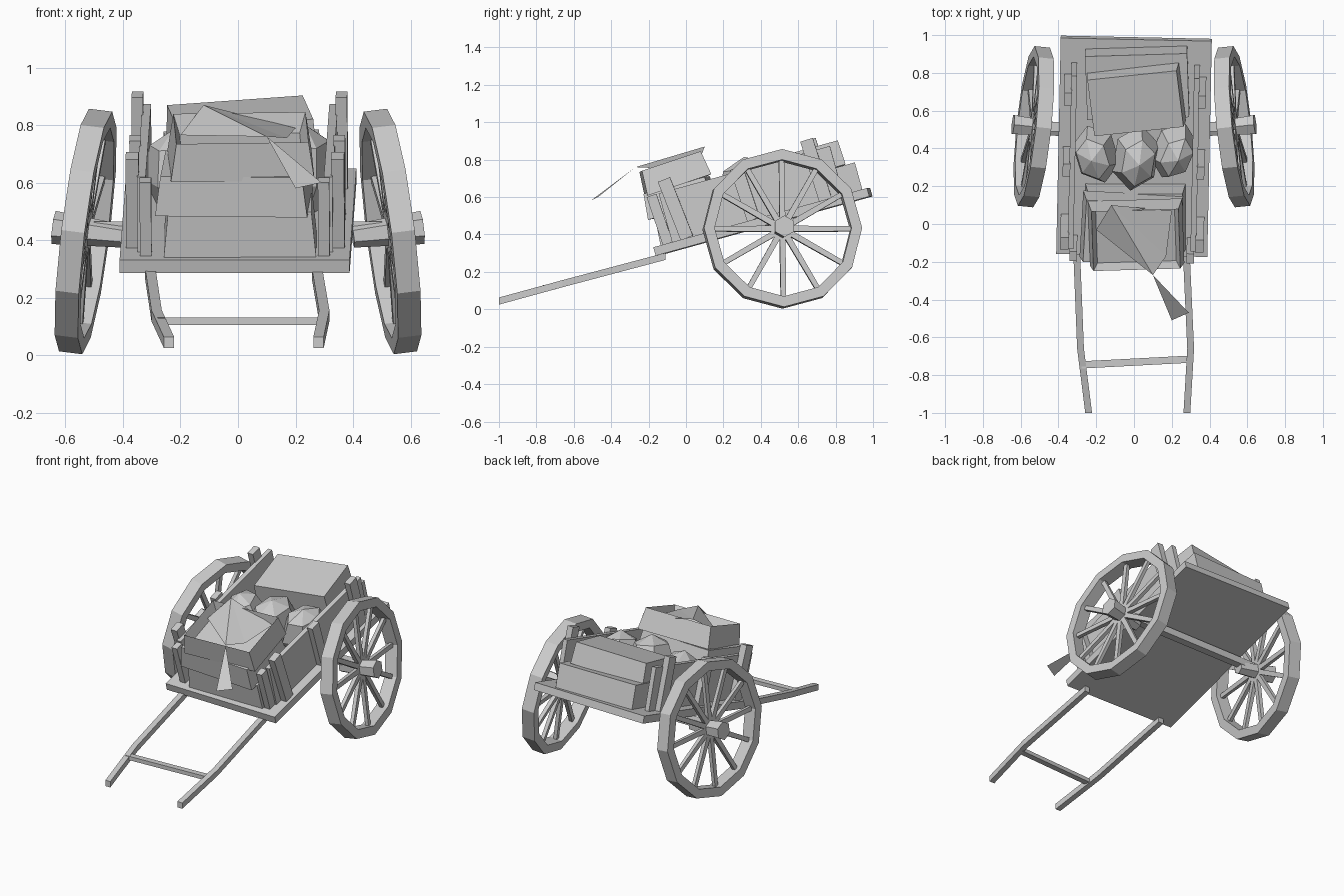
import bpy, bmesh, math
from mathutils import Matrix, Vector

if "Cube" in bpy.data.objects:
    bpy.data.objects.remove(bpy.data.objects["Cube"])

T = Matrix.Translation
def R(deg, axis): return Matrix.Rotation(math.radians(deg), 4, axis)

# Frame of the tilted bed: x across, y along the bed, z away from its top face
BED = T((0, 0.405, 0.49)) @ R(-1.2, 'Z') @ R(15.5, 'X')

def finish(name, bm, mat=Matrix()):
    bm.transform(mat)
    bmesh.ops.recalc_face_normals(bm, faces=bm.faces)
    me = bpy.data.meshes.new(name)
    bm.to_mesh(me)
    bm.free()
    ob = bpy.data.objects.new(name, me)
    bpy.context.collection.objects.link(ob)
    return ob

def add_box(bm, lo, hi, mat=Matrix(), taper=1.0):
    c = (Vector(lo) + Vector(hi)) / 2
    s = Vector(hi) - Vector(lo)
    vs = bmesh.ops.create_cube(bm, size=1)['verts']
    for v in vs:
        k = taper if v.co.z > 0 else 1
        v.co = mat @ (c + Vector((v.co.x * s.x * k, v.co.y * s.y * k, v.co.z * s.z)))

def box(name, lo, hi, mat=BED, spin=Matrix(), taper=1.0):
    bm = bmesh.new()
    c = (Vector(lo) + Vector(hi)) / 2
    add_box(bm, lo, hi, T(c) @ spin @ T(-c), taper)
    return finish(name, bm, mat)

def sweep(name, path, w, h):
    """Rectangular beam following points, section in x and z."""
    bm = bmesh.new()
    rings = [[bm.verts.new((x + a * w / 2, y, z + b * h / 2))
              for a, b in ((-1, -1), (1, -1), (1, 1), (-1, 1))] for x, y, z in path]
    for p, q in zip(rings, rings[1:]):
        for i in range(4):
            bm.faces.new((p[i], p[(i + 1) % 4], q[(i + 1) % 4], q[i]))
    bm.faces.new(rings[0])
    bm.faces.new(rings[-1])
    return finish(name, bm)

# Bed
box("bed", (-0.4, -0.593, -0.047), (0.4, 0.593, 0))

# Shafts and crossbar
sweep("left_shaft", [(-0.305, -0.11, 0.283), (-0.283, -0.66, 0.137), (-0.24, -1, 0.044)], 0.036, 0.038)
sweep("right_shaft", [(0.275, -0.11, 0.283), (0.3, -0.66, 0.137), (0.28, -1, 0.044)], 0.036, 0.038)
box("crossbar", (-0.28, -0.75, 0.105), (0.29, -0.712, 0.13), Matrix(), R(3, 'Z'))

# Side boards and stakes
for s, side in ((-1, "left"), (1, "right")):
    def sbox(name, x0, x1, y0, y1, z1, lean=0):
        a, b = sorted((s * x0, s * x1))
        box(side + name, (a, y0, 0), (b, y1, z1), BED, R(lean, 'X'))
    sbox("_side_board", 0.31, 0.34, -0.49, 0.46, 0.27)
    sbox("_front_stake", 0.335, 0.38, -0.46, -0.39, 0.335, 6)
    sbox("_corner_stake", 0.29, 0.33, -0.55, -0.495, 0.27, 3)
    sbox("_middle_stake", 0.335, 0.375, -0.08, -0.01, 0.29, 3)
    sbox("_rear_stake", 0.335, 0.375, 0.32, 0.39, 0.335, 2)

# Axle, mostly buried in the bed
box("axle", (-0.5, 0.49, 0.42), (0.5, 0.54, 0.465), Matrix())

# Wheels: twelve-sided, leaning in at the top and toed in at the back
def wheel(name, s):
    axis = Vector((s, 0.105, 0.125)).normalized()
    up = (Vector((0, 0, 1)) - axis * axis.z).normalized()
    fwd = up.cross(axis)
    M = Matrix((fwd, up, axis)).transposed().to_4x4()
    M = T((s * 0.53, 0.515, 0.43)) @ M
    bm = bmesh.new()
    rings = []
    for i in range(12):
        a = i * math.pi / 6
        rings.append([bm.verts.new((r * math.cos(a), r * math.sin(a), z))
                      for r, z in ((0.425, -0.041), (0.425, 0.041), (0.368, 0.041), (0.368, -0.041))])
    for i in range(12):
        p, q = rings[i], rings[(i + 1) % 12]
        for j in range(4):
            bm.faces.new((p[j], p[(j + 1) % 4], q[(j + 1) % 4], q[j]))
    finish(name + "_rim", bm, M)
    bm = bmesh.new()
    for i in range(12):
        add_box(bm, (-0.016, -0.013, 0.03), (0.016, 0.013, 0.375),
                R(30 * i, 'Z') @ R(90, 'X'), 0.85)
    finish(name + "_spokes", bm, M)
    bm = bmesh.new()
    bmesh.ops.create_cone(bm, cap_ends=True, segments=6, radius1=0.04, radius2=0.058,
                          depth=0.245, matrix=T((0, 0, -0.01)))
    finish(name + "_hub", bm, M)

wheel("left_wheel", -1)
wheel("right_wheel", 1)

# Rear chests
box("rear_lower_chest", (-0.26, 0.2, 0), (0.28, 0.55, 0.15), BED, R(3, 'Z'))
box("rear_upper_chest", (-0.24, 0.16, 0.145), (0.25, 0.48, 0.28), BED, R(8, 'Z') @ R(-2, 'Y'), 0.97)

# Sacks
for name, loc, size, rot in (
        ("left_sack", (-0.2, 0.37, 0.62), (0.125, 0.16, 0.17), (10, -12, 15)),
        ("middle_sack", (0.01, 0.35, 0.64), (0.13, 0.18, 0.18), (12, 8, -8)),
        ("right_sack", (0.21, 0.39, 0.63), (0.12, 0.16, 0.18), (14, 14, -20))):
    bm = bmesh.new()
    bmesh.ops.create_uvsphere(bm, u_segments=6, v_segments=4, radius=1)
    finish(name, bm, T(loc) @ R(rot[2], 'Z') @ R(rot[1], 'Y') @ R(rot[0], 'X')
           @ Matrix.Diagonal((*size, 1)))

# Front crates, the top one open
box("front_lower_crate", (-0.25, -0.56, 0), (0.28, -0.2, 0.16), BED, R(1, 'Z'), 0.94)
box("front_middle_crate", (-0.27, -0.575, 0.15), (0.26, -0.21, 0.29), BED, R(-2, 'Z'), 0.93)
bm = bmesh.new()
add_box(bm, (-0.25, -0.18, 0), (0.25, 0.18, 0.135), Matrix(), 0.92)
bm.faces.ensure_lookup_table()
top = max(bm.faces, key=lambda f: f.calc_center_median().z)
bmesh.ops.inset_region(bm, faces=[top], thickness=0.03)
bmesh.ops.translate(bm, verts=top.verts, vec=(0, 0, -0.07))
finish("front_open_crate", bm, BED @ T((0.02, -0.385, 0.285)) @ R(3, 'Z') @ R(3, 'X'))

# Cloth draped over the open crate with a loose tail
bm = bmesh.new()
V = [bm.verts.new(c) for c in (
    (-0.12, 0.1, 0.87), (-0.2, -0.03, 0.765), (0.1, -0.27, 0.76), (0.17, -0.17, 0.755),
    (0.2, 0.07, 0.79), (0.2, -0.51, 0.58), (0.29, -0.47, 0.60))]
for f in ((0, 1, 2), (0, 2, 3), (0, 3, 4), (2, 5, 6)):
    bm.faces.new([V[i] for i in f])
finish("cloth", bm)
